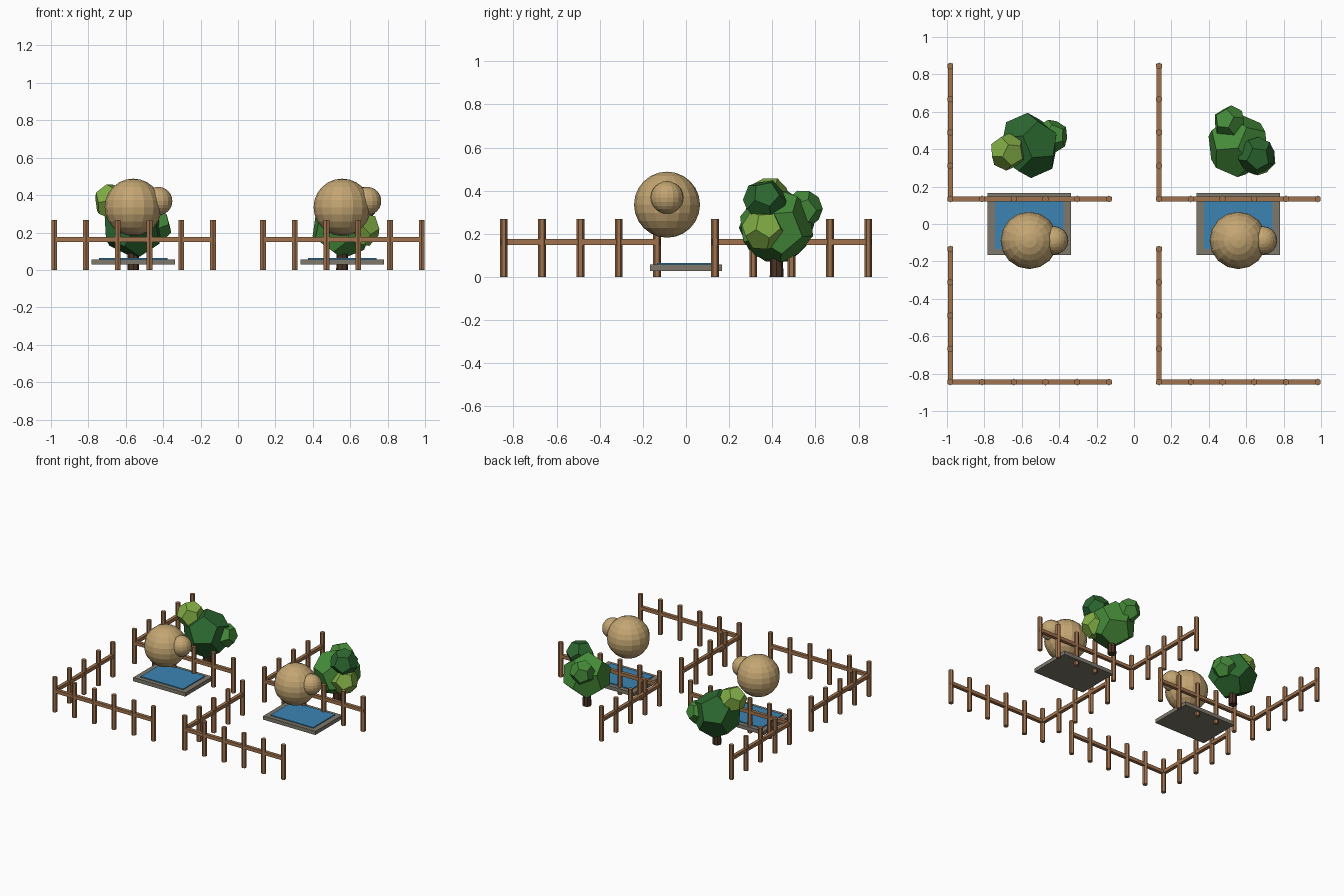
import bpy, bmesh, math, random
from mathutils import Matrix, Vector, Euler

random.seed(4)
cube = bpy.data.objects.get("Cube")
if cube:
    bpy.data.objects.remove(cube, do_unlink=True)


def material(name, rgb):
    m = bpy.data.materials.new(name)
    m.use_nodes = True
    m.diffuse_color = (*rgb, 1)
    m.node_tree.nodes["Principled BSDF"].inputs["Base Color"].default_value = (*rgb, 1)
    return m


WOOD = material("fence wood", (0.35, 0.17, 0.075))
TAN = material("tan", (0.55, 0.38, 0.17))
STONE = material("stone", (0.21, 0.19, 0.15))
WATER = material("water blue", (0.045, 0.23, 0.45))
BARK = material("dark bark", (0.07, 0.034, 0.018))
DARK = material("dark green", (0.026, 0.14, 0.03))
MID = material("mid green", (0.06, 0.26, 0.042))
LIGHT = material("light green", (0.22, 0.42, 0.06))


def finish(bm, name, mat):
    mesh = bpy.data.meshes.new(name)
    bm.to_mesh(mesh)
    bm.free()
    mesh.materials.append(mat)
    ob = bpy.data.objects.new(name, mesh)
    bpy.context.collection.objects.link(ob)
    return ob


def add_box(bm, lo, hi):
    lo, hi = Vector(lo), Vector(hi)
    bmesh.ops.create_cube(bm, size=1, matrix=Matrix.Translation((lo + hi) / 2)
                          @ Matrix.Diagonal((*(hi - lo), 1)))


def add_post(bm, x, y, height, r1, r2, sides):
    bmesh.ops.create_cone(bm, cap_ends=True, segments=sides, radius1=r1, radius2=r2,
                          depth=height, matrix=Matrix.Translation((x, y, height / 2)))


def box(name, lo, hi, mat):
    bm = bmesh.new()
    add_box(bm, lo, hi)
    return finish(bm, name, mat)


def ball(name, centre, r, mat):
    bm = bmesh.new()
    bmesh.ops.create_uvsphere(bm, u_segments=16, v_segments=12, radius=r,
                              matrix=Matrix.Translation(centre))
    return finish(bm, name, mat)


def leaf_blob(name, centre, r, mat):
    """Twelve-sided clump: hull of an icosahedron's face centres, randomly turned."""
    ico = bmesh.new()
    bmesh.ops.create_icosphere(ico, subdivisions=1, radius=1)
    turn = Euler([random.uniform(0, math.tau) for _ in range(3)]).to_matrix()
    bm = bmesh.new()
    for f in ico.faces:
        bm.verts.new(Vector(centre) + turn @ f.calc_center_median().normalized() * r)
    ico.free()
    bmesh.ops.convex_hull(bm, input=bm.verts)
    bmesh.ops.dissolve_limit(bm, angle_limit=0.1, verts=bm.verts, edges=bm.edges)
    return finish(bm, name, mat)


def fence(name, start, end, gaps):
    """Row of posts joined by one rail."""
    a, b = Vector(start), Vector(end)
    bm = bmesh.new()
    for i in range(gaps + 1):
        p = a.lerp(b, i / gaps)
        add_post(bm, p.x, p.y, 0.268, 0.018, 0.018, 6)
    half = 0.013
    add_box(bm, (a.x - half, a.y - half, 0.149), (b.x + half, b.y + half, 0.175))
    return finish(bm, name, WOOD)


# L-shaped fences around four plots
for side, x in (("right", -0.982), ("left", 0.134)):
    for end, y in (("front", -0.845), ("back", 0.134)):
        fence(f"{end}_{side}_fence_row", (x, y), (x + 0.848, y), 5)
        fence(f"{end}_{side}_fence_side", (x, y), (x, y + 0.711), 4)

# Troughs, round animals and trunks, one set per side
for side, x in (("right", -0.56), ("left", 0.557)):
    box(f"{side}_stone_slab", (x - 0.224, -0.166, 0.028), (x + 0.224, 0.166, 0.057), STONE)
    box(f"{side}_water", (x - 0.183, -0.134, 0.05), (x + 0.183, 0.134, 0.064), WATER)
    ball(f"{side}_round_body", (x, -0.088, 0.335), 0.153, TAN)
    ball(f"{side}_round_head", (x + 0.133, -0.088, 0.368), 0.076, TAN)
    bm = bmesh.new()
    add_post(bm, x, 0.42, 0.2, 0.032, 0.026, 8)
    finish(bm, f"{side}_trunk", BARK)

# Right tree foliage
leaf_blob("right_tree_crown", (-0.56, 0.42, 0.235), 0.175, DARK)
leaf_blob("right_tree_light_clump", (-0.675, 0.385, 0.365), 0.1, LIGHT)
leaf_blob("right_tree_small_clump", (-0.44, 0.47, 0.235), 0.09, MID)

# Left tree foliage
leaf_blob("left_tree_crown", (0.557, 0.42, 0.235), 0.175, MID)
leaf_blob("left_tree_dark_clump", (0.655, 0.365, 0.355), 0.102, DARK)
leaf_blob("left_tree_light_clump", (0.66, 0.36, 0.22), 0.102, LIGHT)
leaf_blob("left_tree_back_clump", (0.51, 0.545, 0.315), 0.09, MID)
